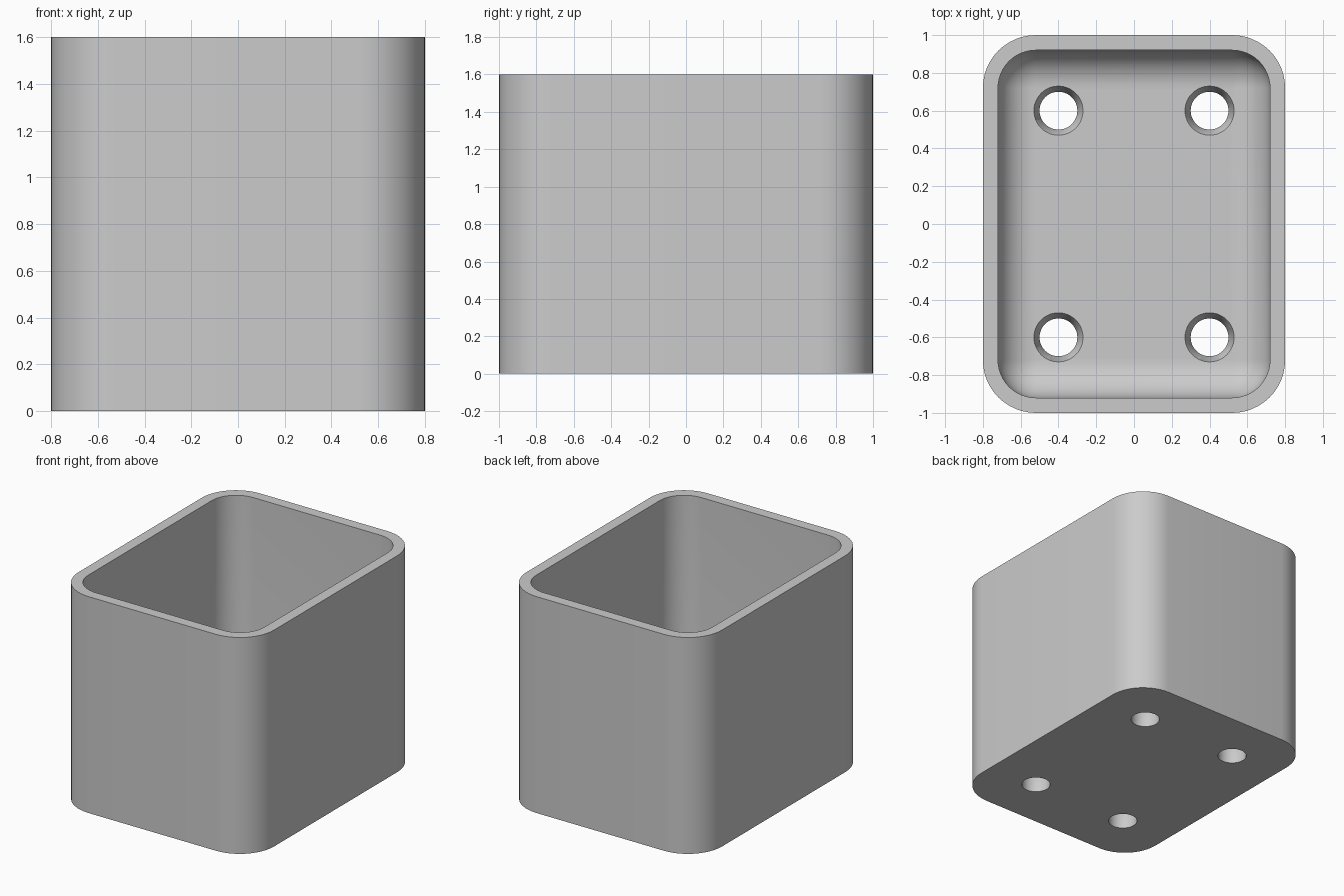
import bpy
import bmesh
import math

cube = bpy.data.objects.get("Cube")
if cube:
    bpy.data.objects.remove(cube, do_unlink=True)

grey = bpy.data.materials.new("plain grey")
grey.use_nodes = True
colour = (0.6, 0.6, 0.6, 1)
grey.diffuse_color = colour
grey.node_tree.nodes["Principled BSDF"].inputs["Base Color"].default_value = colour

HALF_X, HALF_Y, HEIGHT = 0.8, 1.0, 1.6
WALL, FLOOR = 0.08, 0.16
OUTER_R, INNER_R = 0.28, 0.2
STEPS = 12


def rounded_ring(bm, inset, radius, z):
    """Ring of vertices around a rounded rectangle."""
    cx, cy = HALF_X - inset - radius, HALF_Y - inset - radius
    ring = []
    for quarter, (sx, sy) in enumerate([(1, 1), (-1, 1), (-1, -1), (1, -1)]):
        for i in range(STEPS + 1):
            a = (quarter + i / STEPS) * math.pi / 2
            ring.append(bm.verts.new((sx * cx + radius * math.cos(a),
                                      sy * cy + radius * math.sin(a), z)))
    return ring


def circle_ring(bm, x, y, radius, z, count=48):
    return [bm.verts.new((x + radius * math.cos(math.tau * i / count),
                          y + radius * math.sin(math.tau * i / count), z))
            for i in range(count)]


def skin(name, bm, rings):
    """Join successive rings into a closed solid."""
    for a, b in zip(rings, rings[1:]):
        n = len(a)
        for i in range(n):
            j = (i + 1) % n
            bm.faces.new((a[i], a[j], b[j], b[i]))
    bm.faces.new(rings[0])
    bm.faces.new(rings[-1])
    bmesh.ops.remove_doubles(bm, verts=bm.verts, dist=1e-5)
    bmesh.ops.recalc_face_normals(bm, faces=bm.faces)
    mesh = bpy.data.meshes.new(name)
    bm.to_mesh(mesh)
    bm.free()
    mesh.materials.append(grey)
    obj = bpy.data.objects.new(name, mesh)
    bpy.context.collection.objects.link(obj)
    return obj


# Open box: outer wall, rim, inner wall, then a rounded edge into the floor
bm = bmesh.new()
rings = [rounded_ring(bm, 0, OUTER_R, 0),
         rounded_ring(bm, 0, OUTER_R, HEIGHT),
         rounded_ring(bm, WALL, INNER_R, HEIGHT)]
for i in range(STEPS + 1):
    a = i / STEPS * math.pi / 2
    r = INNER_R * math.cos(a)
    rings.append(rounded_ring(bm, WALL + INNER_R - r, r,
                              FLOOR + INNER_R * (1 - math.sin(a))))
box = skin("open_box", bm, rings)

# Four countersunk drain holes
bpy.context.view_layer.objects.active = box
box.select_set(True)
for x in (-0.4, 0.4):
    for y in (-0.6, 0.6):
        bm = bmesh.new()
        profile = [(0.1, -0.1), (0.1, FLOOR - 0.06), (0.13, FLOOR), (0.13, FLOOR + 0.1)]
        cutter = skin("hole_cutter", bm, [circle_ring(bm, x, y, r, z) for r, z in profile])
        cutter.hide_render = True
        mod = box.modifiers.new("hole", "BOOLEAN")
        mod.operation = "DIFFERENCE"
        mod.solver = "EXACT"
        mod.object = cutter
        bpy.ops.object.modifier_apply(modifier=mod.name)
        bpy.data.objects.remove(cutter, do_unlink=True)

bpy.ops.object.shade_smooth_by_angle(angle=math.radians(30))
